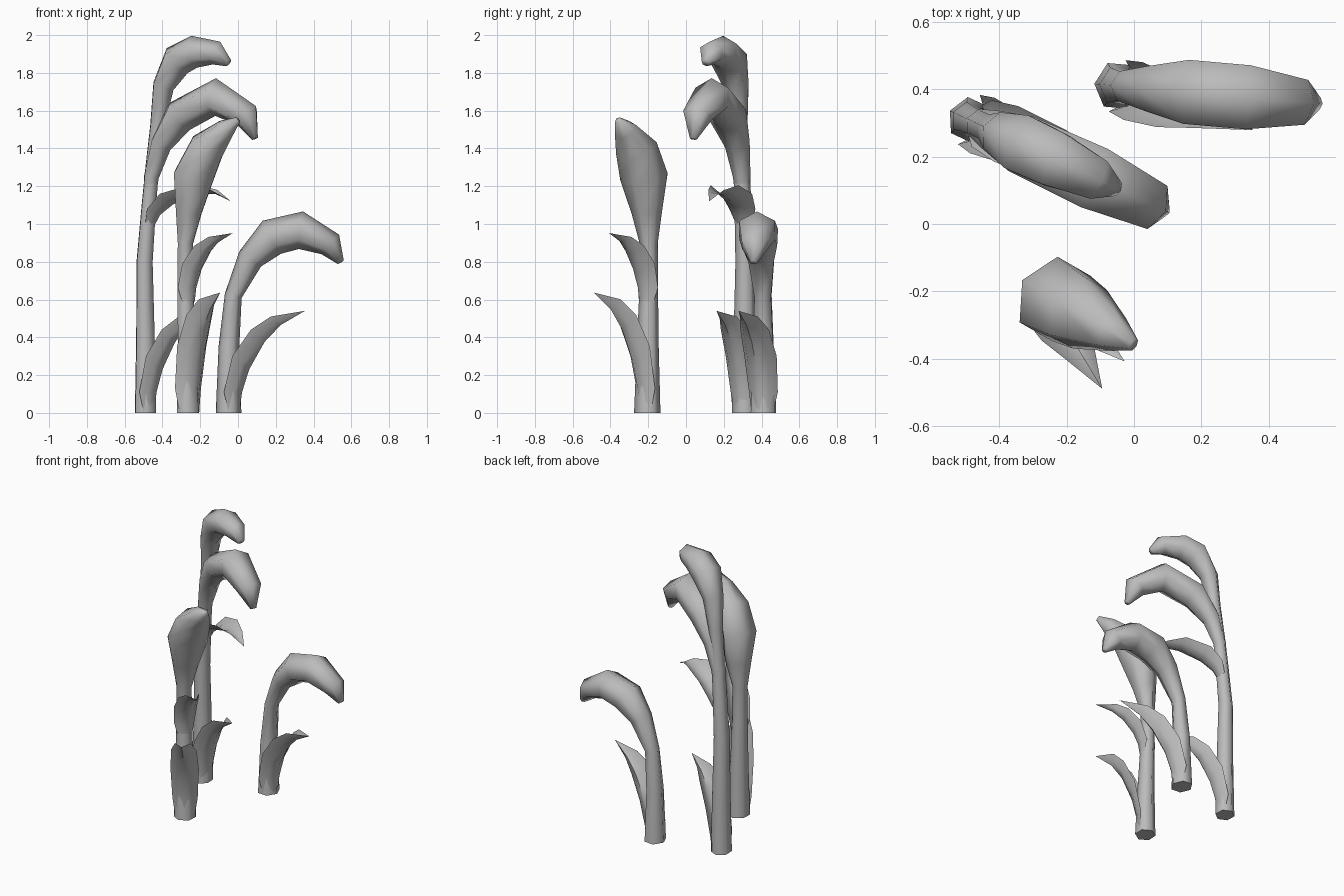
import bpy, bmesh, math
from mathutils import Vector

if "Cube" in bpy.data.objects:
    bpy.data.objects.remove(bpy.data.objects["Cube"])

# Single matte grey
grey = bpy.data.materials.new("plain_grey")
grey.use_nodes = True
grey.diffuse_color = (0.5, 0.5, 0.5, 1)
bsdf = grey.node_tree.nodes["Principled BSDF"]
bsdf.inputs["Base Color"].default_value = (0.5, 0.5, 0.5, 1)
bsdf.inputs["Roughness"].default_value = 0.8

SIDES = 6


def finish(bm, name, angle, recalc=True):
    bmesh.ops.remove_doubles(bm, verts=bm.verts, dist=0.0005)
    if recalc:
        bmesh.ops.recalc_face_normals(bm, faces=bm.faces)
    mesh = bpy.data.meshes.new(name)
    bm.to_mesh(mesh)
    bm.free()
    mesh.materials.append(grey)
    ob = bpy.data.objects.new(name, mesh)
    bpy.context.collection.objects.link(ob)
    bpy.ops.object.select_all(action='DESELECT')
    ob.select_set(True)
    bpy.context.view_layer.objects.active = ob
    bpy.ops.object.shade_smooth_by_angle(angle=math.radians(angle))


def axes(heading):
    a = math.radians(heading)
    return Vector((math.cos(a), math.sin(a), 0)), Vector((-math.sin(a), math.cos(a), 0))


def tube(name, base, heading, path):
    """Six-sided tube; path rows are (reach, height, radius) in a vertical plane."""
    out, side = axes(heading)
    pts = [Vector((base[0], base[1], 0)) + out * s + Vector((0, 0, z)) for s, z, r in path]
    bm = bmesh.new()
    rings = []
    for i, p in enumerate(pts):
        before = (p - pts[i - 1]).normalized() if i else Vector((0, 0, 1))
        after = (pts[i + 1] - p).normalized() if i < len(pts) - 1 else before
        tangent = (before + after).normalized() if i else before
        normal = side.cross(tangent)
        r = path[i][2]
        rings.append([bm.verts.new(p + normal * r * math.cos(k * math.tau / SIDES)
                                   + side * r * 1.1 * math.sin(k * math.tau / SIDES))
                      for k in range(SIDES)])
    for a, b in zip(rings, rings[1:]):
        for k in range(SIDES):
            n = (k + 1) % SIDES
            bm.faces.new((a[k], a[n], b[n], b[k]))
    bm.faces.new(rings[0])
    bm.faces.new(rings[-1])
    finish(bm, name, 75)


# Leaf rows: midrib reach, midrib height, rim reach, rim height, half width
UPRIGHT = [(.06, 0, .02, 0, .06), (.075, .11, 0, .11, .08), (.115, .23, .05, .30, .09),
           (.2, .375, .15, .44, .08), (.29, .465, .25, .51, .05), (.425, .54, .425, .54, 0)]
ARCHING = [(.04, .0, .01, .02, .05), (.075, .06, .03, .09, .075), (.15, .115, .11, .17, .09),
           (.29, .165, .27, .215, .08), (.39, .17, .385, .19, .045), (.48, .13, .48, .13, 0)]


def leaf(name, base, heading, rows, z0=0, reach=1, height=1, width=1):
    """Channelled leaf, open towards its stem."""
    out, side = axes(heading)
    bm = bmesh.new()
    strips = []
    for sm, zm, sr, zr, w in rows:
        strip = []
        for t in (-1, -.6, 0, .6, 1):
            f = t * t
            s = (sm + (sr - sm) * f) * reach
            z = z0 + (zm + (zr - zm) * f) * height
            p = Vector((base[0], base[1], z)) + out * s + side * (t * w * width)
            strip.append(bm.verts.new(p))
        strips.append(strip)
    for a, b in zip(strips, strips[1:]):
        for k in range(4):
            bm.faces.new((a[k], a[k + 1], b[k + 1], b[k]))
    finish(bm, name, 60, recalc=False)


# Tall plant with two nodding buds
tall = (-.49, .31)
tube("tall_stem_and_upper_bud", tall, -25,
     [(0, 0, .062), (0, .4, .054), (-.005, .8, .047), (.02, 1.1, .042), (.04, 1.3, .04),
      (.07, 1.52, .042), (.105, 1.73, .062), (.185, 1.865, .09), (.285, 1.912, .086),
      (.415, 1.905, .064), (.485, 1.853, .022)])
tube("tall_lower_bud", tall, -25,
     [(.01, 1.02, .03), (.035, 1.25, .043), (.09, 1.42, .062), (.2, 1.57, .093),
      (.41, 1.672, .1), (.59, 1.575, .074), (.64, 1.452, .018)])
leaf("tall_lower_leaf", tall, -24, UPRIGHT, reach=.86)
leaf("tall_upper_leaf", (-.48, .31), -23, ARCHING, z0=.99)

# Short nodding plant at the left rear
short = (-.05, .41)
tube("short_stem_and_bud", short, -5,
     [(0, 0, .068), (.002, .35, .055), (.025, .62, .046), (.115, .815, .07), (.23, .93, .1),
      (.385, .967, .1), (.54, .892, .07), (.597, .797, .018)])
leaf("short_leaf", short, -18, UPRIGHT)

# Front plant with an upright bud
front = (-.265, -.205)
tube("front_stem_and_bud", front, -30,
     [(0, 0, .065), (-.005, .35, .054), (-.015, .65, .046), (-.015, .9, .045),
      (.005, 1.06, .075), (.035, 1.25, .118), (.115, 1.4, .105), (.23, 1.5, .058),
      (.305, 1.55, .018)])
leaf("front_lower_leaf", front, -59, UPRIGHT, reach=.78, height=1.18)
leaf("front_upper_leaf", (-.275, -.2), -40, UPRIGHT, z0=.59, reach=.76, height=.67, width=.85)
